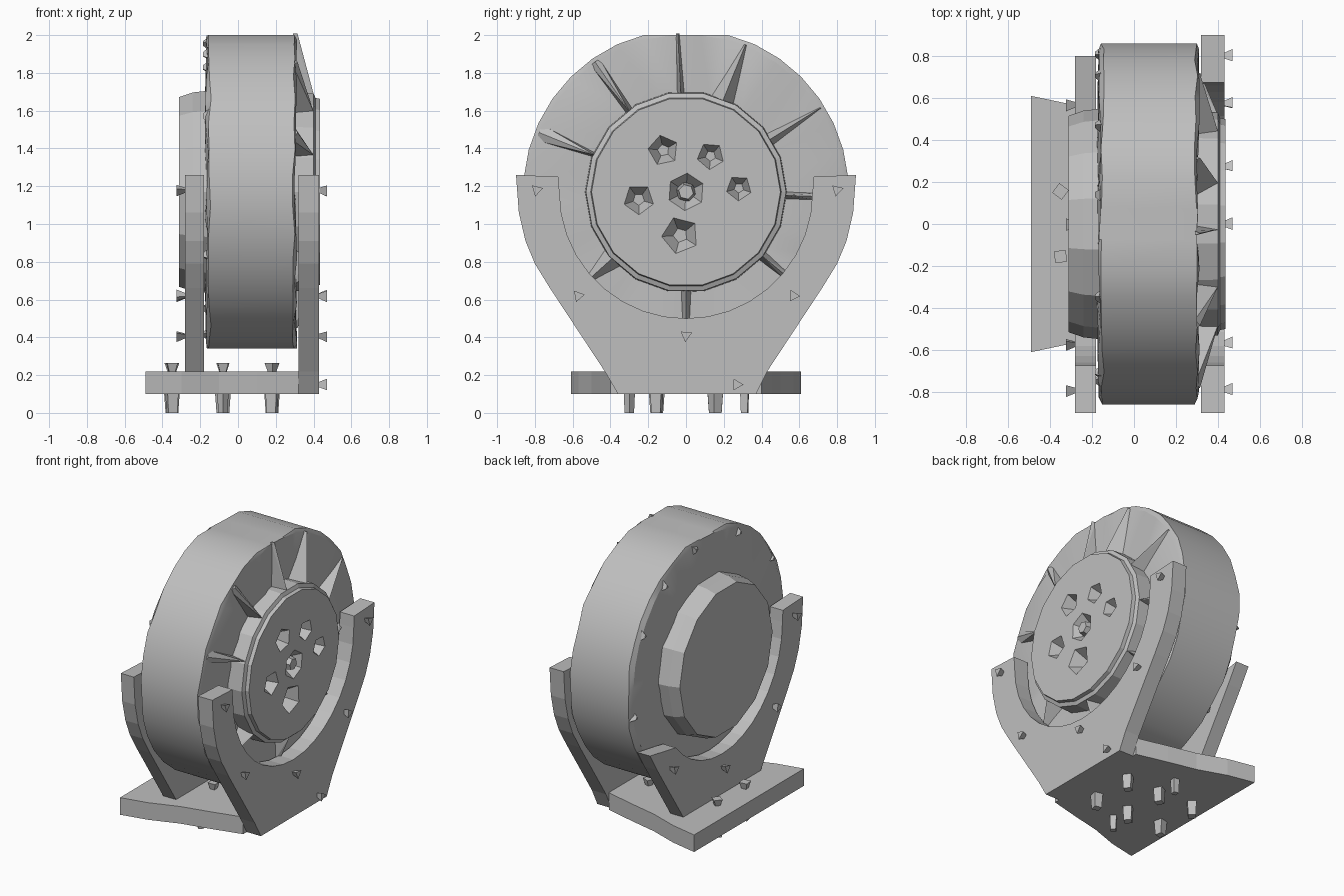
import bpy, bmesh, random
from math import sin, cos, pi, radians
from mathutils import Vector, Matrix

if "Cube" in bpy.data.objects:
    bpy.data.objects.remove(bpy.data.objects["Cube"])

rng = random.Random(4)
AXLE = 1.17

grey = bpy.data.materials.new("plain_grey")
grey.use_nodes = True
grey.diffuse_color = (0.52, 0.52, 0.52, 1)
grey.node_tree.nodes["Principled BSDF"].inputs["Base Color"].default_value = (0.52, 0.52, 0.52, 1)


def finish(name, bm):
    bmesh.ops.recalc_face_normals(bm, faces=bm.faces)
    mesh = bpy.data.meshes.new(name)
    bm.to_mesh(mesh)
    bm.free()
    mesh.materials.append(grey)
    obj = bpy.data.objects.new(name, mesh)
    bpy.context.collection.objects.link(obj)
    return obj


def prism(name, points, direction):
    """Extrude a closed outline along a vector."""
    bm = bmesh.new()
    face = bm.faces.new([bm.verts.new(p) for p in points])
    new = bmesh.ops.extrude_face_region(bm, geom=[face])["geom"]
    bmesh.ops.translate(bm, vec=direction, verts=[v for v in new if isinstance(v, bmesh.types.BMVert)])
    return finish(name, bm)


def lathe(name, profile, sides, flat=9.0, wobble=0.0):
    """Closed turned body about the axle from (x, radius) pairs."""
    bm = bmesh.new()
    rings = []
    for x, r in profile:
        ring = []
        for i in range(sides):
            a = 2 * pi * (i + 0.5) / sides
            z = max(-flat, min(flat, r * cos(a)))
            ring.append(bm.verts.new((x + rng.uniform(-wobble, wobble), r * sin(a), AXLE + z)))
        rings.append(ring)
    for a, b in zip(rings, rings[1:]):
        for i in range(sides):
            j = (i + 1) % sides
            bm.faces.new((a[i], a[j], b[j], b[i]))
    bm.faces.new(rings[0])
    bm.faces.new(rings[-1])
    return finish(name, bm)


def stud(name, base, direction, r1, r2, length, sides=4):
    """Small tapered peg growing from a base point."""
    d = Vector(direction)
    turn = d.to_track_quat('Z', 'Y').to_matrix().to_4x4()
    spin = Matrix.Rotation(rng.uniform(0, pi), 4, 'Z')
    bm = bmesh.new()
    bmesh.ops.create_cone(bm, cap_ends=True, segments=sides, radius1=r1, radius2=r2, depth=length,
                          matrix=Matrix.Translation(Vector(base) + d * length / 2) @ turn @ spin)
    return finish(name, bm)


# Drum, with slightly uneven rims
drum = lathe("drum", [(-0.17, 0.5), (-0.165, 0.83), (-0.15, 0.862), (0.295, 0.862),
                      (0.305, 0.835), (0.3, 0.5)], 36, 0.83, 0.008)
bpy.context.view_layer.objects.active = drum
drum.select_set(True)
bpy.ops.object.shade_smooth_by_angle(angle=radians(25))
drum.select_set(False)

# Side covers
lathe("left_side_cap", [(0.28, 0.535), (0.4, 0.53), (0.41, 0.505), (0.435, 0.5)], 18)
lathe("right_side_cap", [(-0.15, 0.55), (-0.24, 0.54), (-0.312, 0.515)], 14)

# Pits around the hub
cap = bpy.data.objects["left_side_cap"]


def cut(y, z, r, sides):
    cutter = stud("pit_cutter", (0.35, y, z), (1, 0, 0), r * 0.35, r, 0.1, sides)
    cutter.hide_render = True
    mod = cap.modifiers.new("pit", 'BOOLEAN')
    mod.operation = 'DIFFERENCE'
    mod.solver = 'EXACT'
    mod.object = cutter
    bpy.context.view_layer.objects.active = cap
    bpy.ops.object.modifier_apply(modifier=mod.name)
    bpy.data.objects.remove(cutter)


for y, z, r in [(-0.12, 1.39, 0.09), (0.13, 1.36, 0.08), (0.28, 1.19, 0.075),
                (-0.03, 0.94, 0.11), (-0.25, 1.13, 0.09)]:
    cut(y, z, r, 5)
cut(0, AXLE, 0.11, 6)
stud("hub_nut", (0.34, 0, AXLE), (1, 0, 0), 0.06, 0.04, 0.09, 6)

# Radial wedge ribs between cover and rim: (angle, inner half width, outer half width)
for deg, inner, outer in [(22, 0.07, 0.01), (-3, 0.02, 0.01), (-35, 0.02, 0.03), (-68, 0.01, 0.045),
                          (58, 0.04, 0.01), (92, 0.02, 0.02), (-132, 0.07, 0.02), (180, 0.03, 0.02),
                          (130, 0.03, 0.02)]:
    a = radians(deg)
    out, side = Vector((0, sin(a), cos(a))), Vector((0, cos(a), -sin(a)))
    c = Vector((0, 0, AXLE))
    bm = bmesh.new()
    reach = 0.84 if abs(deg) < 90 else 0.72
    for x, r, w in [(0.29, 0.5, inner), (0.29, reach, outer)]:
        for s in (-1, 1):
            bm.verts.new(c + out * r + side * s * w + Vector((x, 0, 0)))
    bm.verts.new(c + out * 0.52 + Vector((0.4, 0, 0)))
    bm.verts.new(c + out * reach + Vector((0.315, 0, 0)))
    bmesh.ops.convex_hull(bm, input=bm.verts)
    finish("rib", bm)

# Cradle plates with a round cut-out
outer = [(0.9, 1.26), (0.885, 1.06), (0.85, 0.91), (0.8, 0.79), (0.72, 0.66), (0.43, 0.22)]
inner = [(0.67 * sin(a), AXLE - 0.67 * cos(a)) for a in (radians(d) for d in range(0, 91, 10))]
inner.append((0.675, 1.25))


def cradle(name, x, width, foot, low_arm):
    back_out, back_in = outer, inner
    if low_arm:
        back_out = [p for p in outer if p[1] < 0.8]
        back_in = [p for p in inner if p[1] < 0.75]
    loop = [(-y, z) for y, z in outer] + foot + back_out[::-1]
    loop += back_in[::-1] + [(-y, z) for y, z in inner[1:]]
    prism(name, [(x, y, z) for y, z in loop], (width, 0, 0))


cradle("left_cradle_plate", 0.32, 0.11, [(-0.36, 0.1), (0.37, 0.1)], False)
cradle("right_cradle_plate", -0.28, 0.1, [], True)

# Base plate, narrowing under the left cradle
half = [(-0.49, 0.61), (-0.3, 0.57), (-0.1, 0.5), (0.1, 0.455), (0.32, 0.4)]
prism("base_plate", [(x, y, 0.1) for x, y in half] + [(x, -y, 0.1) for x, y in half[::-1]], (0, 0, 0.12))

# Bolts on the cradle plates
for y, z in [(-0.79, 1.18), (0.8, 1.18), (-0.57, 0.62), (0.57, 0.62), (0, 0.41), (0.27, 0.15)]:
    stud("left_plate_bolt", (0.42, y, z), (1, 0, 0), 0.012, 0.035, 0.05, 3)
    if z > 0.2 and (y, z) != (0.8, 1.18):
        stud("right_plate_bolt", (-0.27, y, z), (-1, 0, 0), 0.012, 0.035, 0.055, 3)

# Base bolts and the pegs below them
for x in (-0.35, -0.08, 0.18):
    for y in (-0.155, 0.155):
        stud("base_bolt", (x, y, 0.21), (0, 0, 1), 0.02, 0.04, 0.055)
        stud("base_peg", (x, y, 0.11), (0, 0, -1), 0.042, 0.034, 0.11)
for y in (-0.3, 0.31):
    stud("base_peg", (-0.08, y, 0.11), (0, 0, -1), 0.03, 0.025, 0.11)

# Chips along the right rim of the drum
for deg in (10, 35, 60, 100, 140, 200, 245, 300, 335):
    a = radians(deg)
    stud("rim_chip", (-0.15, 0.82 * sin(a), AXLE + 0.8 * cos(a)), (-1, 0, 0), 0.045, 0.015, 0.035, 3)
